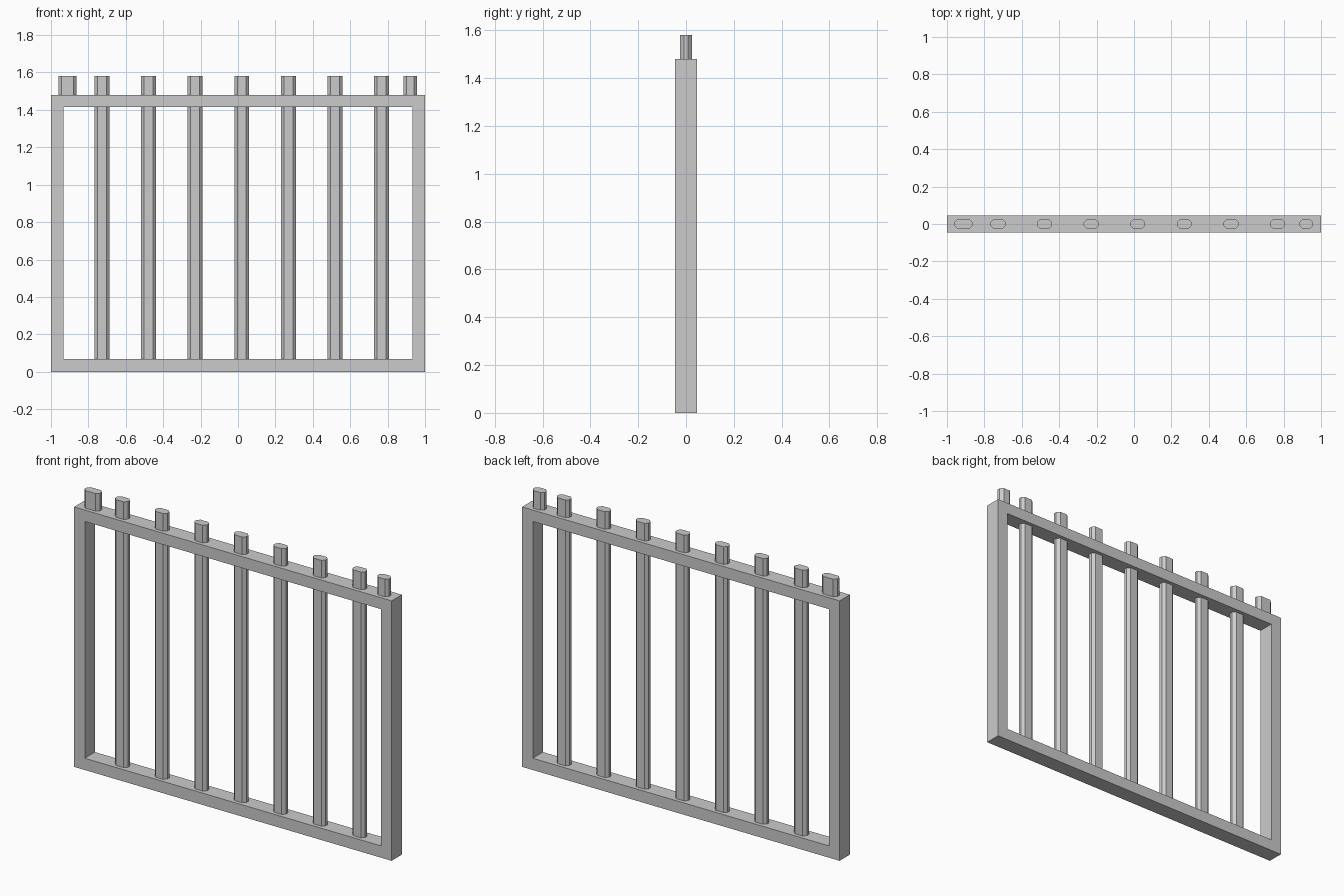
import bpy, bmesh

if "Cube" in bpy.data.objects:
    bpy.data.objects.remove(bpy.data.objects["Cube"])

DEPTH = 0.046      # half thickness of the frame
TOP = 1.48         # top of the frame
TIP = 1.58         # top of the bars


def finish(name, bm):
    bmesh.ops.recalc_face_normals(bm, faces=bm.faces)
    mesh = bpy.data.meshes.new(name)
    bm.to_mesh(mesh)
    bm.free()
    obj = bpy.data.objects.new(name, mesh)
    bpy.context.collection.objects.link(obj)
    return obj


def make_frame():
    # one-piece rectangular ring: outer and inner loops, front and back
    bm = bmesh.new()

    def loop(x, z0, z1, y):
        return [bm.verts.new((px, y, pz)) for px, pz in
                ((-x, z0), (x, z0), (x, z1), (-x, z1))]

    rings = [loop(1.0, 0, TOP, -DEPTH), loop(0.933, 0.067, 1.415, -DEPTH),
             loop(0.933, 0.067, 1.415, DEPTH), loop(1.0, 0, TOP, DEPTH)]
    for a, b in zip(rings, rings[1:] + rings[:1]):
        for i in range(4):
            j = (i + 1) % 4
            bm.faces.new((a[i], a[j], b[j], b[i]))
    finish("gate_frame", bm)


def make_bar(name, x, half_w, z0):
    # stretched eight-sided prism
    w, d, flat, side = half_w, 0.025, half_w - 0.016, 0.009
    profile = [(w, -side), (w, side), (flat, d), (-flat, d),
               (-w, side), (-w, -side), (-flat, -d), (flat, -d)]
    bm = bmesh.new()
    low = [bm.verts.new((x + px, py, z0)) for px, py in profile]
    high = [bm.verts.new((x + px, py, TIP)) for px, py in profile]
    bm.faces.new(low[::-1])
    bm.faces.new(high)
    for i in range(8):
        j = (i + 1) % 8
        bm.faces.new((low[i], low[j], high[j], high[i]))
    finish(name, bm)


make_frame()

# seven full bars passing through the top rail
for i in range(7):
    make_bar(f"bar_{i + 1}", -0.727 + 0.249 * i, 0.04, 0.06)

# short stubs above the side posts
make_bar("left_stub", -0.912, 0.048, TOP - 0.01)
make_bar("right_stub", 0.921, 0.037, TOP - 0.01)
